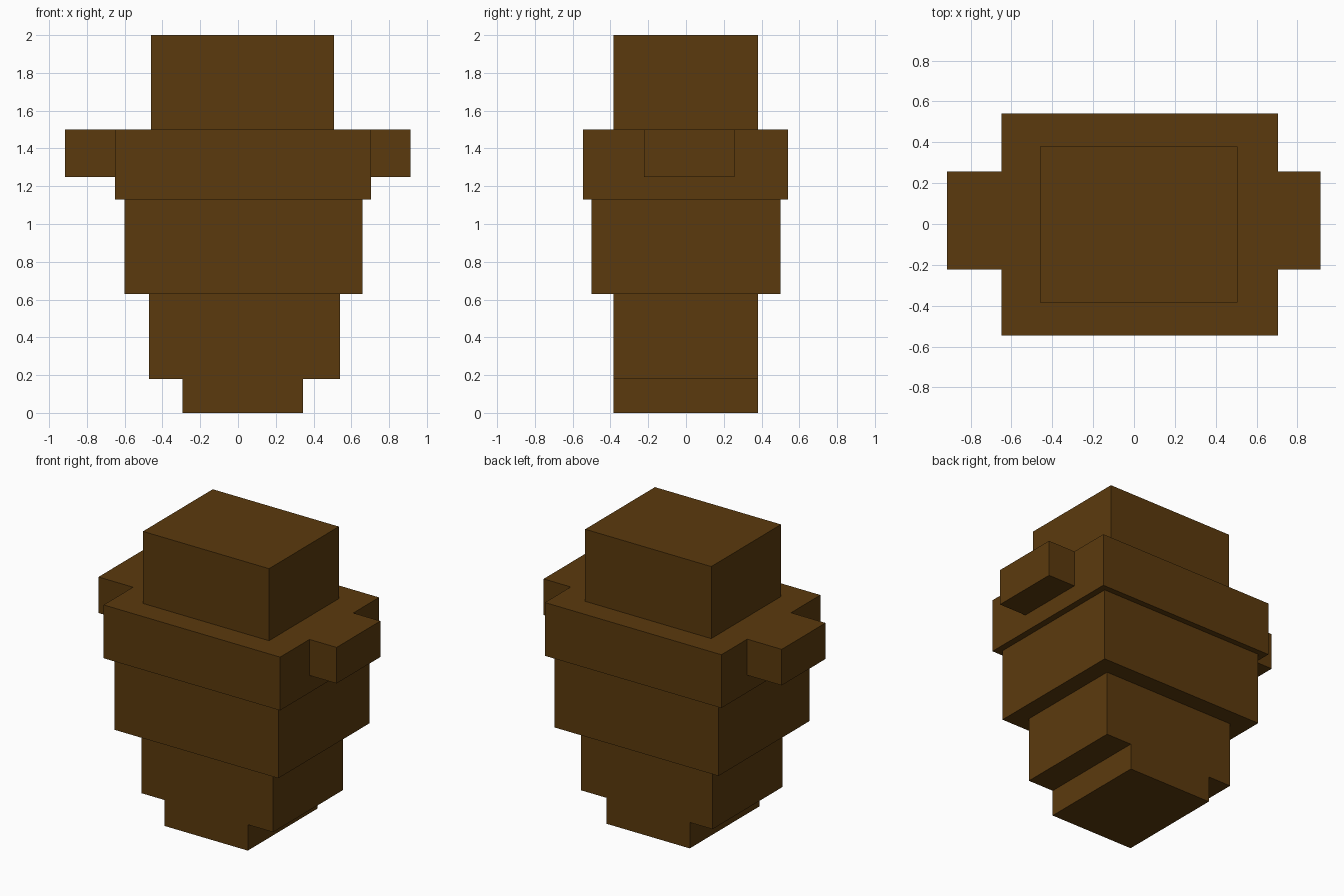
import bpy
import bmesh

if "Cube" in bpy.data.objects:
    bpy.data.objects.remove(bpy.data.objects["Cube"])

wood = bpy.data.materials.new("dark_brown")
wood.diffuse_color = (0.105, 0.042, 0.004, 1.0)
wood.use_nodes = True
wood.node_tree.nodes["Principled BSDF"].inputs["Base Color"].default_value = wood.diffuse_color


def box(name, x, y, z):
    """Axis-aligned box from (min, max) ranges."""
    bm = bmesh.new()
    bmesh.ops.create_cube(bm, size=1.0)
    for v in bm.verts:
        v.co = [r[0] if c < 0 else r[1] for c, r in zip(v.co, (x, y, z))]
    mesh = bpy.data.meshes.new(name)
    bm.to_mesh(mesh)
    bm.free()
    mesh.materials.append(wood)
    obj = bpy.data.objects.new(name, mesh)
    bpy.context.collection.objects.link(obj)
    return obj


CORE_Y = (-0.385, 0.38)

# Stacked body, from the foot up
box("foot", (-0.295, 0.345), CORE_Y, (0.0, 0.18))
box("lower_body", (-0.47, 0.54), CORE_Y, (0.18, 0.63))
box("middle_body", (-0.60, 0.66), (-0.50, 0.50), (0.63, 1.13))
box("shoulder_slab", (-0.65, 0.705), (-0.545, 0.54), (1.13, 1.50))
box("top_block", (-0.46, 0.508), CORE_Y, (1.50, 2.0))

# Side lugs, flush with the top of the shoulder slab
for name, x in (("left_lug", (-0.915, -0.65)), ("right_lug", (0.705, 0.913))):
    box(name, x, (-0.223, 0.257), (1.25, 1.50))
